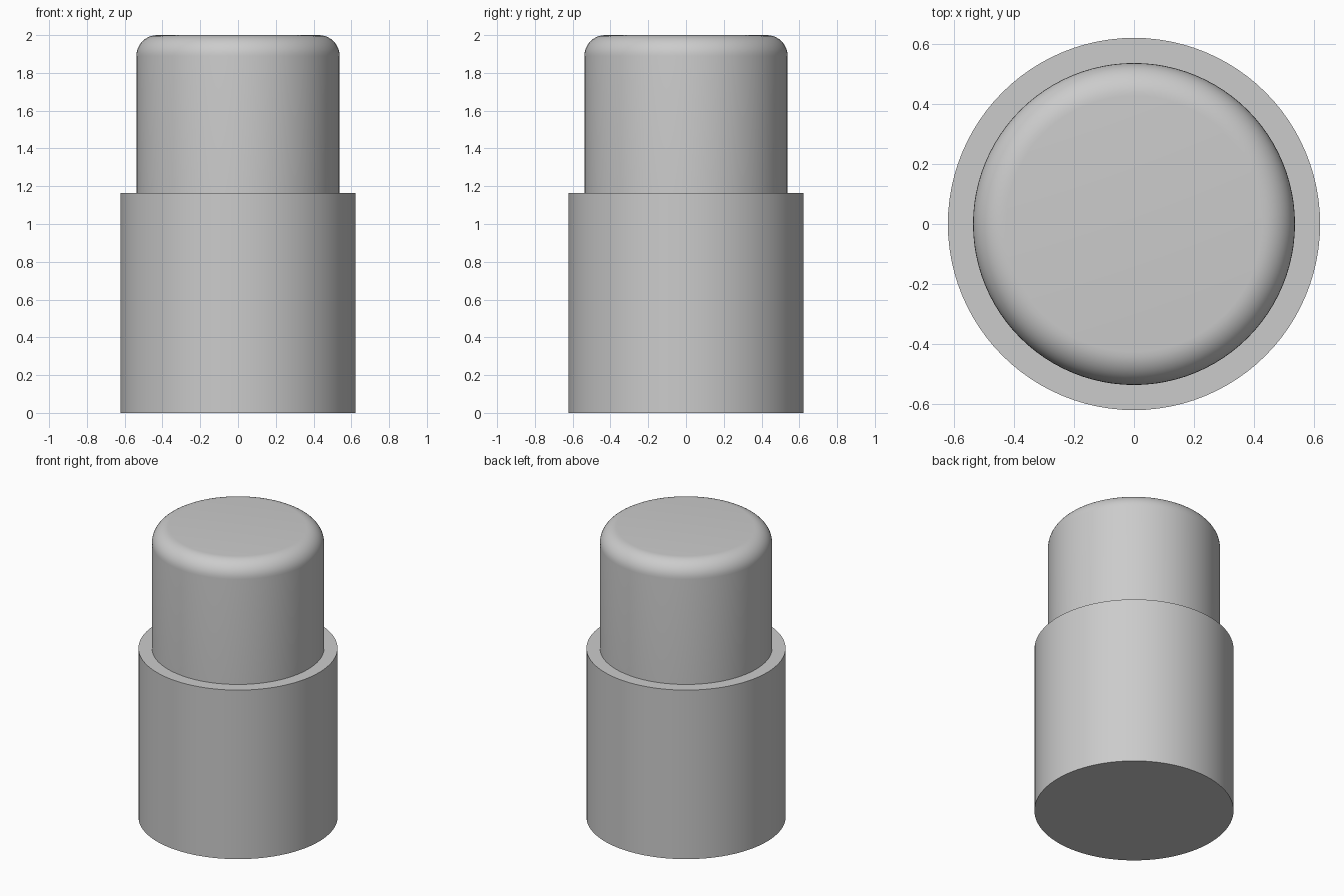
import bpy, bmesh, math

cube = bpy.data.objects.get("Cube")
if cube:
    bpy.data.objects.remove(cube, do_unlink=True)

SIDES = 96
BODY_RADIUS, BODY_TOP = 0.622, 1.165
CAP_RADIUS, CAP_TOP, ROUNDING = 0.538, 2.0, 0.11
SINK = 0.05  # cap depth hidden inside the body

grey = bpy.data.materials.new("light_grey")
grey.use_nodes = True
colour = (0.6, 0.6, 0.6, 1.0)
grey.diffuse_color = colour
grey.node_tree.nodes["Principled BSDF"].inputs["Base Color"].default_value = colour


def cylinder(name, radius, bottom, top, rounding=0.0):
    """Upright closed cylinder with an optional rounded top rim."""
    mesh = bpy.data.meshes.new(name)
    bm = bmesh.new()
    bmesh.ops.create_cone(bm, cap_ends=True, segments=SIDES,
                          radius1=radius, radius2=radius, depth=top - bottom)
    bmesh.ops.translate(bm, verts=bm.verts, vec=(0, 0, (top + bottom) / 2))
    if rounding:
        rim = [e for e in bm.edges if all(v.co.z > top - 0.001 for v in e.verts)]
        bmesh.ops.bevel(bm, geom=rim, offset=rounding, segments=10,
                        profile=0.5, affect='EDGES')
    bm.to_mesh(mesh)
    bm.free()
    mesh.materials.append(grey)
    obj = bpy.data.objects.new(name, mesh)
    bpy.context.collection.objects.link(obj)
    bpy.ops.object.select_all(action='DESELECT')
    obj.select_set(True)
    bpy.context.view_layer.objects.active = obj
    bpy.ops.object.shade_smooth_by_angle(angle=math.radians(30))
    return obj


# Wide lower body and narrower rounded cap
cylinder("body", BODY_RADIUS, 0.0, BODY_TOP)
cylinder("rounded_cap", CAP_RADIUS, BODY_TOP - SINK, CAP_TOP, ROUNDING)
